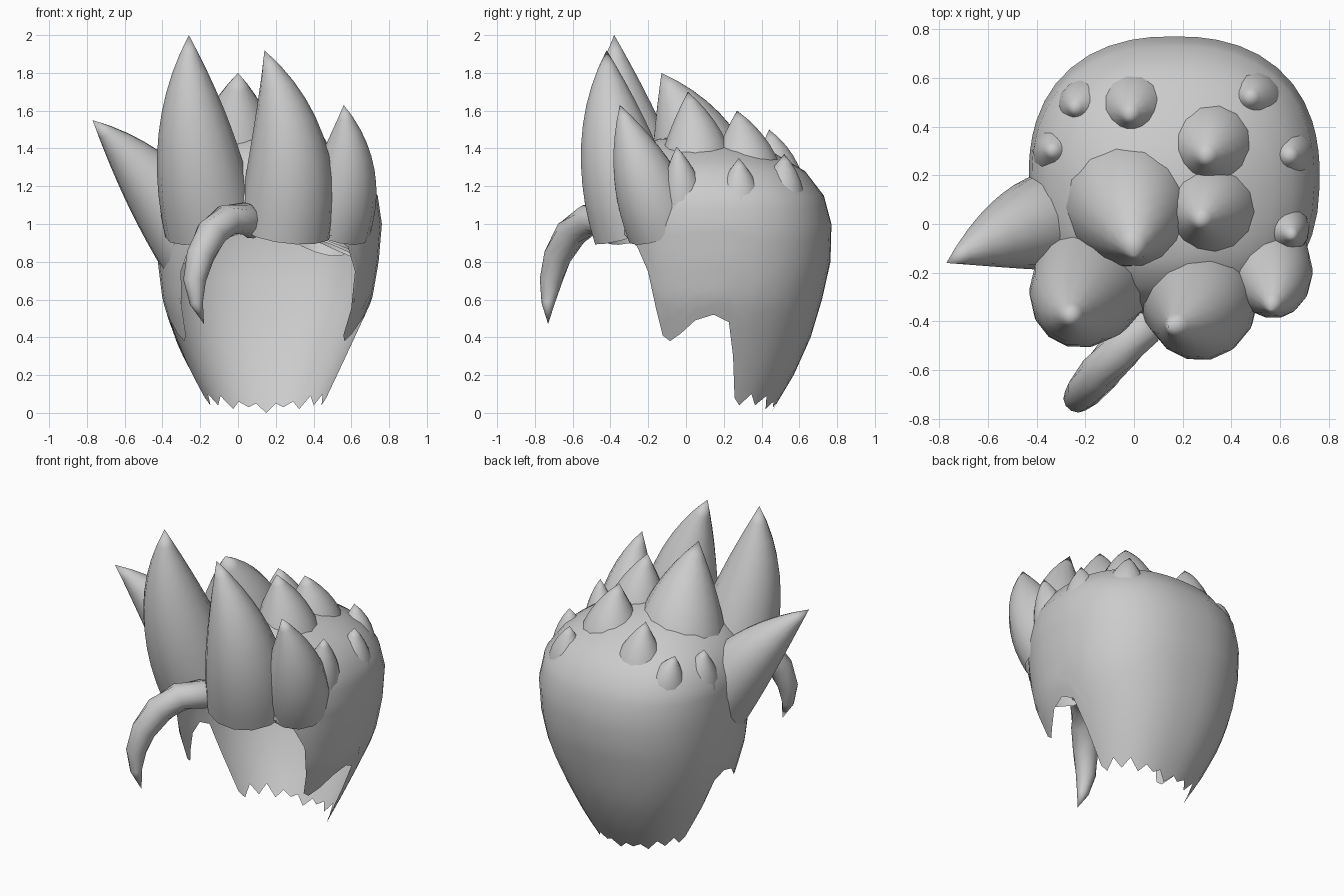
import bpy, bmesh, math
from mathutils import Vector

cube = bpy.data.objects.get("Cube")
if cube:
    bpy.data.objects.remove(cube)

hair = bpy.data.materials.new("hair_grey")
hair.use_nodes = True
hair.diffuse_color = (0.6, 0.6, 0.6, 1)
hair.node_tree.nodes["Principled BSDF"].inputs["Base Color"].default_value = (0.6, 0.6, 0.6, 1)


def finish(name, bm):
    bmesh.ops.remove_doubles(bm, verts=bm.verts, dist=0.0005)
    bmesh.ops.recalc_face_normals(bm, faces=bm.faces)
    mesh = bpy.data.meshes.new(name)
    bm.to_mesh(mesh)
    bm.free()
    mesh.materials.append(hair)
    obj = bpy.data.objects.new(name, mesh)
    bpy.context.collection.objects.link(obj)
    bpy.ops.object.select_all(action='DESELECT')
    obj.select_set(True)
    bpy.context.view_layer.objects.active = obj
    bpy.ops.object.shade_smooth_by_angle(angle=math.radians(50))
    return obj


def skin(bm, rings, closed):
    """Join neighbouring rings of points with quads."""
    rows = [[bm.verts.new(p) for p in ring] for ring in rings]
    n = len(rows[0])
    for a, b in zip(rows, rows[1:]):
        for i in range(n if closed else n - 1):
            j = (i + 1) % n
            bm.faces.new((a[i], a[j], b[j], b[i]))


def lerp_table(table, key):
    for a, b in zip(table, table[1:]):
        if key <= b[0]:
            f = (key - a[0]) / (b[0] - a[0])
            return [p + (q - p) * f for p, q in zip(a[1:], b[1:])]
    return list(table[-1][1:])


# Scalp shell: height, centre x, half width, centre y, half depth
LEVELS = [(0, .15, .29, .15, .30), (.2, .14, .39, .16, .41), (.4, .14, .48, .17, .49),
          (.6, .155, .555, .18, .54), (.8, .16, .585, .19, .575), (1, .165, .597, .19, .58),
          (1.15, .16, .58, .18, .55), (1.28, .15, .5, .15, .48), (1.38, .13, .36, .1, .36),
          (1.45, .1, .18, .05, .2), (1.47, .08, 0, .03, 0)]
# Lower hairline: angle from the front, height (brow, sideburn, ear notch, ragged nape)
HAIRLINE = [(0, .95), (15, .95), (30, .94), (42, .88), (50, .75), (54, .55), (57, .41), (62, .38),
            (70, .42), (79, .49), (88, .52), (94, .48), (98, .3), (104, .08), (110, .04),
            (119, .1), (128, .04), (138, .09), (148, .02), (157, .06), (166, .03), (173, .05), (180, 0)]


def shell_point(angle, z):
    cx, a, cy, d = lerp_table(LEVELS, z)
    s, c = math.sin(math.radians(angle)), math.cos(math.radians(angle))
    bulge = lambda v: math.copysign(abs(v) ** 0.85, v)
    return Vector((cx + a * bulge(s), cy - d * bulge(c), z))


half = [p for p in HAIRLINE if 0 < p[0] < 180]
edge = HAIRLINE + [(360 - a, z) for a, z in reversed(half)]
rings = []
for k in range(11):
    rings.append([shell_point(a, z + (1.0 - z) * k / 10) for a, z in edge])
for z in (1.08, 1.15, 1.22, 1.28, 1.33, 1.38, 1.42, 1.45, 1.47):
    rings.append([shell_point(a, z) for a, _ in edge])
bm = bmesh.new()
skin(bm, rings, True)
finish("scalp_shell", bm)


def lock(name, path, radii, sides=14):
    """Tapered tube of hair along a list of points."""
    rings = []
    for i, p in enumerate(path):
        t = (path[min(i + 1, len(path) - 1)] - path[max(i - 1, 0)]).normalized()
        u = t.cross(Vector((0, 1, 0.3))).normalized()
        v = t.cross(u)
        angles = [2 * math.pi * k / sides for k in range(sides)]
        rings.append([p + (u * math.cos(q) + v * math.sin(q)) * radii[i] for q in angles])
    bm = bmesh.new()
    skin(bm, rings, True)
    finish(name, bm)


def spike(name, base, bend, tip, radius, steps=10):
    base, bend, tip = Vector(base), Vector(bend), Vector(tip)
    ts = [i / steps for i in range(steps + 1)]
    ctrl = bend * 2 - (base + tip) / 2
    path = [base * (1 - t) ** 2 + ctrl * 2 * t * (1 - t) + tip * t * t for t in ts]
    lock(name, path, [radius * (1 - t ** 2.1) for t in ts])


# Spikes: base, middle, tip, base radius
spike("front_right_spike", (-.14, -.18, .98), (-.23, -.32, 1.5), (-.26, -.38, 2), .25)
spike("front_left_spike", (.25, -.25, .97), (.26, -.37, 1.45), (.14, -.42, 1.92), .25)
spike("right_side_spike", (-.2, .03, .85), (-.46, -.02, 1.22), (-.77, -.16, 1.55), .22)
spike("crown_spike", (-.03, .12, 1.1), (-.01, .03, 1.45), (0, -.13, 1.8), .29)
spike("left_temple_spike", (.5, -.12, .98), (.57, -.24, 1.3), (.56, -.35, 1.63), .2)
spike("left_ear_spike", (.52, 0, .9), (.61, -.02, 1.17), (.65, -.05, 1.41), .15)
spike("left_side_spike", (.52, .27, .87), (.61, .28, 1.12), (.64, .28, 1.35), .18)
spike("left_crown_spike", (.32, .06, 1.15), (.3, .05, 1.42), (.27, .01, 1.7), .22)
spike("back_crown_spike", (.3, .32, 1.1), (.31, .31, 1.35), (.29, .27, 1.6), .22)
spike("back_left_spike", (.42, .42, .92), (.48, .5, 1.15), (.47, .52, 1.37), .18)
spike("back_spike", (.02, .43, 1.0), (0, .47, 1.25), (-.02, .44, 1.5), .2)
spike("back_right_spike", (-.12, .42, .95), (-.2, .48, 1.17), (-.25, .47, 1.35), .16)
spike("right_rear_spike", (-.22, .24, .92), (-.3, .29, 1.15), (-.34, .3, 1.35), .16)

# Curled forelock
curl = [Vector(p) for p in ((.08, -.33, 1.0), (.03, -.43, 1.03), (-.06, -.52, 1.02), (-.14, -.61, .95),
                            (-.2, -.68, .83), (-.23, -.715, .7), (-.22, -.73, .58), (-.18, -.73, .47))]
lock("forelock", curl, [.08, .085, .085, .085, .075, .06, .035, 0], 12)
